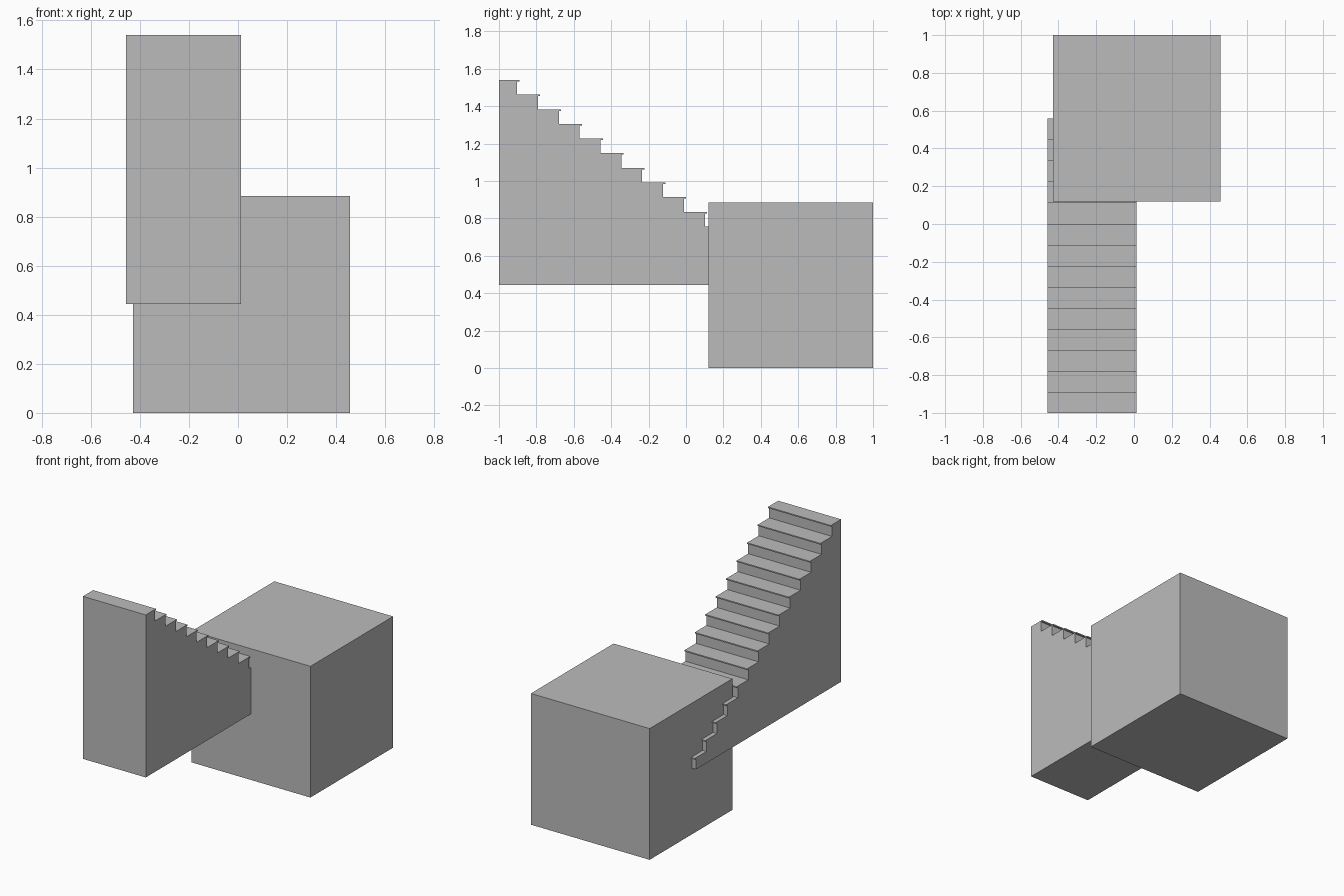
import bpy
import bmesh
from mathutils import Matrix, Vector

old = bpy.data.objects.get("Cube")
if old:
    bpy.data.objects.remove(old, do_unlink=True)

# Single plain grey
grey = bpy.data.materials.new("plain_grey")
grey.use_nodes = True
colour = (0.5, 0.5, 0.5, 1.0)
grey.diffuse_color = colour
grey.node_tree.nodes["Principled BSDF"].inputs["Base Color"].default_value = colour


def add_object(name, bm):
    bmesh.ops.recalc_face_normals(bm, faces=bm.faces)
    mesh = bpy.data.meshes.new(name)
    bm.to_mesh(mesh)
    bm.free()
    mesh.materials.append(grey)
    obj = bpy.data.objects.new(name, mesh)
    bpy.context.collection.objects.link(obj)
    return obj


def add_box(name, low, high):
    low, high = Vector(low), Vector(high)
    bm = bmesh.new()
    bmesh.ops.create_cube(bm, size=1, matrix=Matrix.Translation((low + high) / 2)
                          @ Matrix.Diagonal((*(high - low), 1)))
    return add_object(name, bm)


def extrude_profile(name, profile, x_left, x_right):
    bm = bmesh.new()
    face = bm.faces.new([bm.verts.new((x_left, y, z)) for y, z in profile])
    grown = bmesh.ops.extrude_face_region(bm, geom=[face])["geom"]
    verts = [g for g in grown if isinstance(g, bmesh.types.BMVert)]
    bmesh.ops.translate(bm, verts=verts, vec=(x_right - x_left, 0, 0))
    return add_object(name, bm)


# Block the staircase runs into
add_box("block", (-0.429, 0.119, 0), (0.457, 1.0, 0.885))

# Solid staircase, each tread with a thin overhanging lip
STEPS = 14
BOTTOM, TOP = 0.444, 1.54
RISE = (TOP - BOTTOM) / STEPS
RUN, FIRST_NOSE = 0.1115, -0.891
LIP, OVERHANG = 0.008, 0.012

profile = [(-1.0, BOTTOM), (-1.0, TOP)]
for i in range(STEPS):
    nose = FIRST_NOSE + i * RUN
    tread = TOP - i * RISE
    riser = nose - OVERHANG
    profile += [(nose, tread), (nose, tread - LIP),
                (riser, tread - LIP), (riser, tread - RISE)]
extrude_profile("staircase", profile, -0.457, 0.012)
